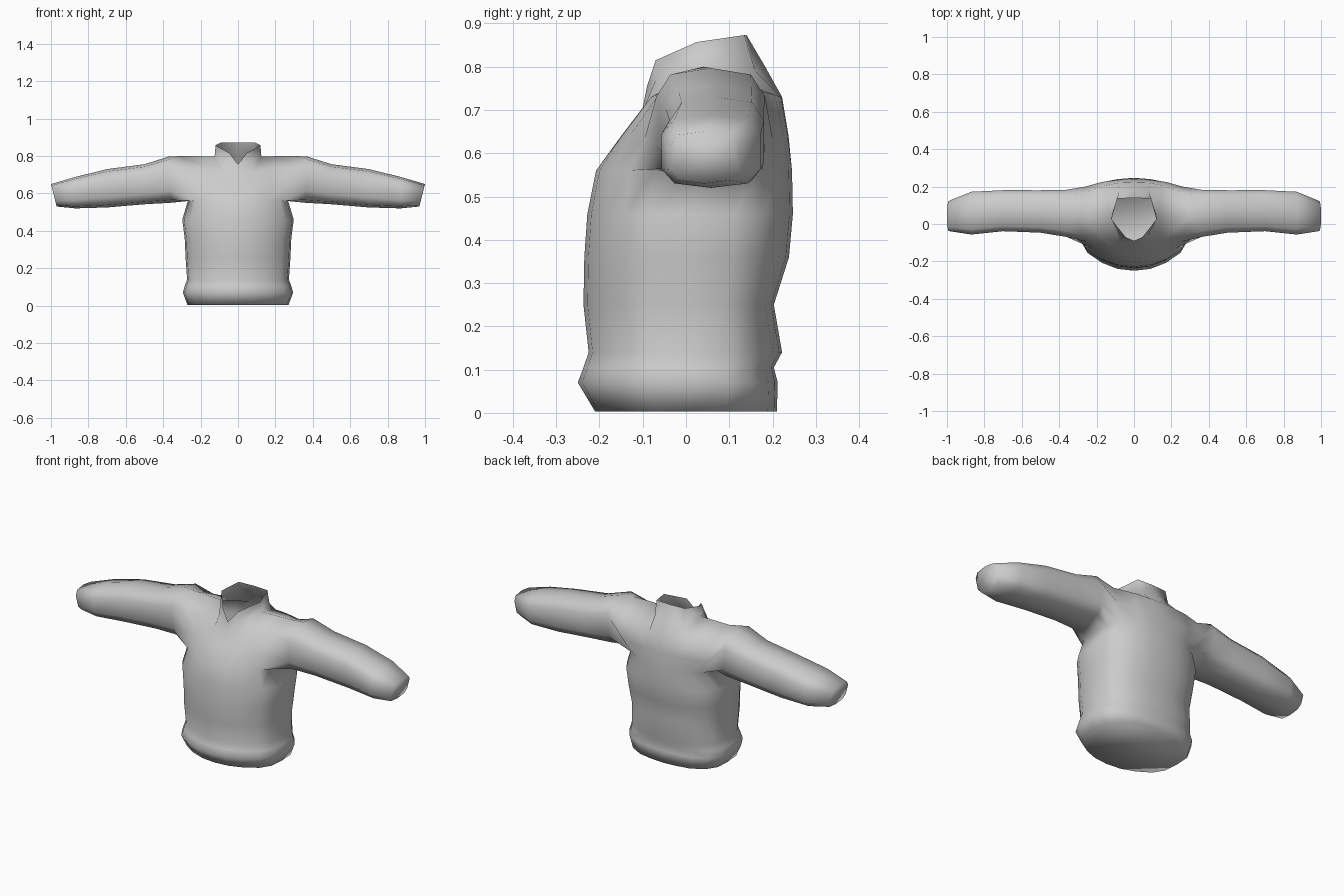
import bpy, bmesh, math

old = bpy.data.objects.get("Cube")
if old:
    bpy.data.objects.remove(old, do_unlink=True)

fabric = bpy.data.materials.new("grey fabric")
fabric.use_nodes = True
GREY = (0.6, 0.6, 0.6, 1)
fabric.diffuse_color = GREY
fabric.node_tree.nodes["Principled BSDF"].inputs["Base Color"].default_value = GREY

bm = bmesh.new()


def points(coords):
    return [bm.verts.new(c) for c in coords]


def strip(a, b, closed=False):
    """Quads between two equally long rows of vertices."""
    n = len(a)
    for i in range(n if closed else n - 1):
        j = (i + 1) % n
        corners = list(dict.fromkeys((a[i], a[j], b[j], b[i])))
        if len(corners) > 2:
            bm.faces.new(corners)


# Torso: half outline from front centre round to back centre, scaled per height
OUTLINE = [(0, -1), (.3, -.96), (.58, -.83), (.84, -.62), (.97, -.36), (1, .05),
           (.98, .45), (.84, .72), (.58, .9), (.3, .97), (0, 1)]
# height, half width, front depth, back depth
ROWS = [(.003, .27, .21, .21), (.07, .295, .25, .212), (.105, .285, .237, .203),
        (.14, .272, .225, .222), (.25, .28, .237, .203), (.36, .285, .235, .238),
        (.46, .298, .228, .247), (.56, .268, .208, .245)]
rings = []
for z, w, front, back in ROWS:
    rings.append(points([(x * w, y * (front if y < 0 else back), z) for x, y in OUTLINE]))
for a, b in zip(rings, rings[1:]):
    strip(a, b)
bm.faces.new(rings[0])                       # closed underside
armpit = rings[-1]

# Chest and upper back panels, centre to armhole
chest1 = points([(0, -.15, .64), (.09, -.148, .64), (.17, -.13, .64), (.25, -.095, .635)])
chest2 = points([(0, -.10, .705), (.08, -.095, .71), (.16, -.08, .73), (.27, -.06, .74)])
back1 = points([(0, .237, .64), (.09, .235, .64), (.17, .225, .64), (.26, .2, .635)])
back2 = points([(0, .222, .73), (.08, .22, .73), (.16, .205, .735), (.27, .165, .745)])
neck_f, neck_fs, neck_s, shoulder, neck_bs, neck_b = points(
    [(0, -.09, .755), (.07, -.07, .77), (.125, .035, .798), (.3, .04, .8),
     (.085, .16, .79), (0, .183, .8)])
front_rows = [armpit[:4], chest1, chest2, [neck_f, neck_fs, neck_s, shoulder]]
back_rows = [armpit[:6:-1], back1, back2, [neck_b, neck_bs, neck_s, shoulder]]
for panel in (front_rows, back_rows):
    for a, b in zip(panel, panel[1:]):
        strip(a, b)

# Stand-up collar with a V opening at the front
collar = points([(.045, -.07, .815), (.12, .025, .857), (.09, .135, .873), (0, .14, .873)])
strip([neck_f, neck_fs, neck_s, neck_bs, neck_b], [neck_f] + collar)

# Sleeve: boxy rings following the armhole loop, starting at the shoulder
loop = [shoulder, chest2[3], chest1[3]] + armpit[3:8] + [back1[3], back2[3]]
# x at top, x at bottom, y front, y back, z low, z high
SLEEVE = [(.37, .36, -.072, .186, .55, .797), (.50, .50, -.05, .184, .542, .756),
          (.70, .70, -.042, .184, .525, .73), (.87, .87, -.06, .176, .52, .688),
          (1.0, .97, -.04, .125, .53, .65)]


def power(v, e=.62):
    return math.copysign(abs(v) ** e, v)


for xt, xb, y0, y1, z0, z1 in SLEEVE:
    ring = []
    for k in range(10):
        ang = math.radians(90 + 36 * k)
        c, s = power(math.cos(ang)), power(math.sin(ang))
        t = (s + 1) / 2
        ring.append((xb + (xt - xb) * t, (y0 + y1) / 2 + c * (y1 - y0) / 2,
                     z0 + (z1 - z0) * t))
    ring = points(ring)
    strip(loop, ring, closed=True)
    loop = ring
bm.faces.new(loop)                           # closed cuff

# Mirror to the other half and finish the shell
bmesh.ops.mirror(bm, geom=bm.verts[:] + bm.edges[:] + bm.faces[:], axis='X', merge_dist=.0005)
bmesh.ops.remove_doubles(bm, verts=bm.verts[:], dist=.0005)
bmesh.ops.recalc_face_normals(bm, faces=bm.faces[:])
for f in bm.faces:
    f.smooth = True

mesh = bpy.data.meshes.new("jersey")
bm.to_mesh(mesh)
bm.free()
mesh.materials.append(fabric)
jersey = bpy.data.objects.new("jersey", mesh)
bpy.context.collection.objects.link(jersey)
